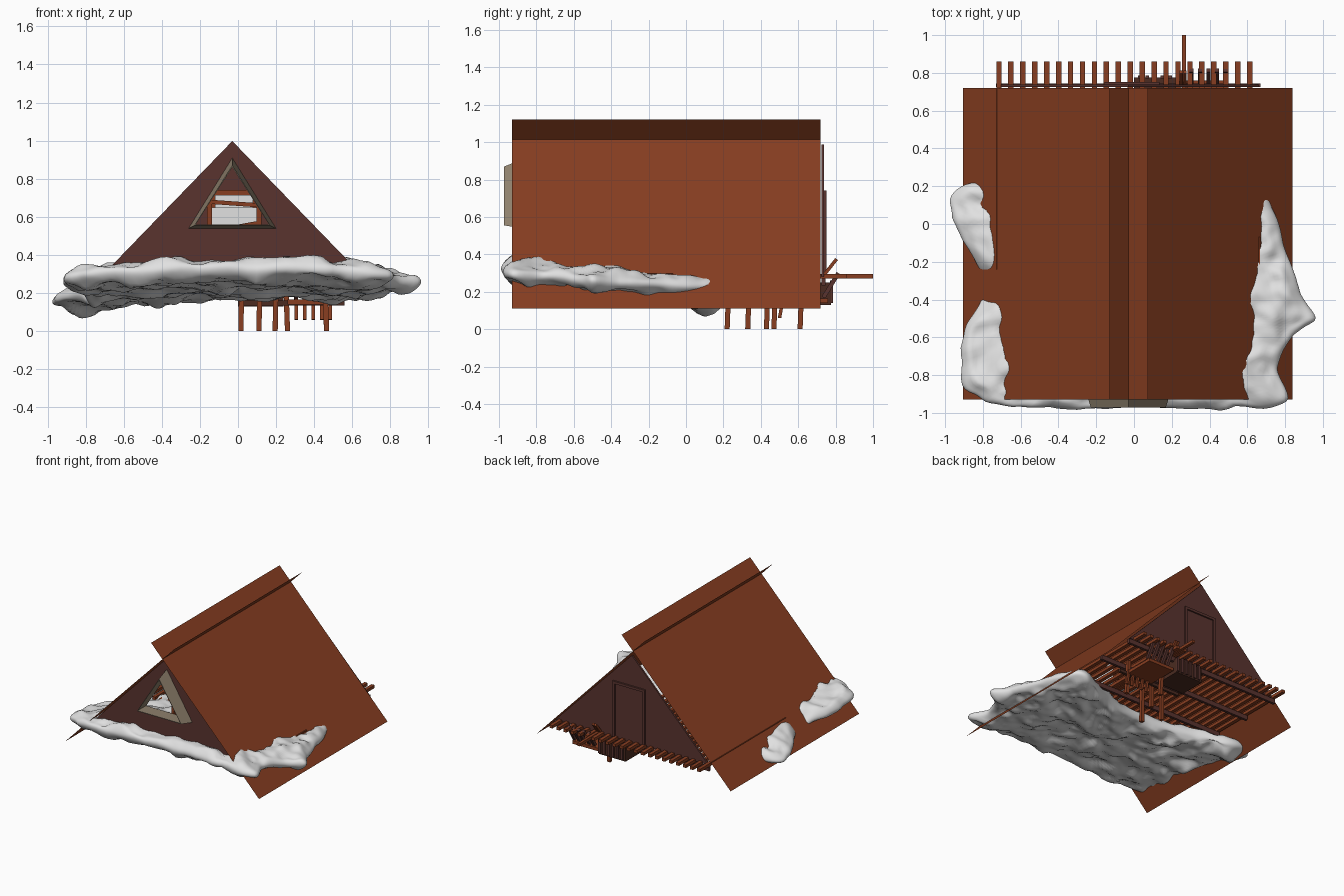
import bpy, bmesh, math
from mathutils import Vector, noise

if "Cube" in bpy.data.objects:
    bpy.data.objects.remove(bpy.data.objects["Cube"])


def mat(name, rgb):
    m = bpy.data.materials.new(name)
    m.diffuse_color = (*rgb, 1)
    m.use_nodes = True
    m.node_tree.nodes["Principled BSDF"].inputs["Base Color"].default_value = m.diffuse_color
    return m


ROOF = mat("roof_wood", (0.245, 0.048, 0.015))
WALL = mat("dark_wall_wood", (0.10, 0.034, 0.028))
DARK = mat("deep_brown", (0.07, 0.024, 0.015))
TRIM = mat("beige_trim", (0.27, 0.215, 0.15))
SNOW = mat("snow_white", (0.75, 0.75, 0.75))


def make(name, verts, faces, material, fix=True):
    me = bpy.data.meshes.new(name)
    bm = bmesh.new()
    vs = [bm.verts.new(v) for v in verts]
    for f in faces:
        bm.faces.new([vs[i] for i in f])
    if fix:
        bmesh.ops.recalc_face_normals(bm, faces=bm.faces)
    bm.to_mesh(me)
    bm.free()
    me.materials.append(material)
    ob = bpy.data.objects.new(name, me)
    bpy.context.collection.objects.link(ob)
    return ob


CUBE = [(0, 1, 3, 2), (4, 6, 7, 5), (0, 4, 5, 1), (2, 3, 7, 6), (0, 2, 6, 4), (1, 5, 7, 3)]


def box(name, x, y, z, material):
    return make(name, [(a, b, c) for a in x for b in y for c in z], CUBE, material)


def bar(name, p, q, w, material):
    """square bar between two points"""
    p, q = Vector(p), Vector(q)
    d = (q - p).normalized()
    s = d.cross(Vector((1, 0, 0)) if abs(d.x) < 0.9 else Vector((0, 0, 1))).normalized() * w / 2
    t = d.cross(s).normalized() * w / 2
    vs = [e + i * s + j * t for e in (p, q) for i in (-1, 1) for j in (-1, 1)]
    return make(name, vs, CUBE, material)


CX = -0.03


def tri(half, z0, z1):
    return [(CX - half, z0), (CX + half, z0), (CX, z1)]


def tri_ring(name, outer, inner, y0, y1, material, outer_back=None):
    """triangular frame with a triangular hole, optionally wider at the back"""
    vs = [(x, y, z) for y, o in ((y0, outer), (y1, outer_back or outer))
          for loop in (o, inner) for x, z in loop]
    fs = []
    for i in range(3):
        j = (i + 1) % 3
        fs += [(i, j, 3 + j, 3 + i), (6 + i, 9 + i, 9 + j, 6 + j),
               (i, 6 + i, 6 + j, j), (3 + i, 3 + j, 9 + j, 9 + i)]
    return make(name, vs, fs, material)


# roof: two thin sheets that cross at the ridge
for name, xa, xb in (("roof_left", -0.905, 0.075), ("roof_right", 0.84, -0.13)):
    make(name, [(xa, -0.93, 0.11), (xa, 0.72, 0.11), (xb, 0.72, 1.12), (xb, -0.93, 1.12)],
         [(0, 1, 2, 3) if xb < xa else (3, 2, 1, 0)], ROOF, False)

# gable walls
tri_ring("front_wall", tri(0.695, 0.28, 0.998), tri(0.195, 0.556, 0.868), -0.872, -0.857, WALL)
g = tri(0.69, 0.28, 0.988)
make("back_wall", [(x, y, z) for y in (0.724, 0.738) for x, z in g],
     [(0, 1, 2), (3, 5, 4), (0, 3, 4, 1), (1, 4, 5, 2), (2, 5, 3, 0)], WALL)

# splayed triangular window frame
tri_ring("window_frame", tri(0.198, 0.555, 0.87), tri(0.192, 0.560, 0.86), -0.972, -0.865, TRIM,
         tri(0.232, 0.538, 0.912))

# back door with raised surround
box("door", (-0.13, 0.11), (0.73, 0.743), (0.29, 0.72), WALL)
for x in ((-0.155, -0.135), (0.115, 0.135)):
    box("door_post", x, (0.73, 0.752), (0.29, 0.74), WALL)
box("door_head", (-0.155, 0.135), (0.73, 0.752), (0.722, 0.742), WALL)

# bed inside, seen through the window
box("mattress", (-0.14, 0.10), (-0.60, -0.10), (0.50, 0.65), SNOW)
box("pillow", (-0.12, 0.08), (-0.22, -0.11), (0.65, 0.715), SNOW)
for x in (-0.15, 0.11):
    for y in (-0.61, -0.08):
        bar("bed_post", (x, y, 0.29), (x, y, 0.67), 0.025, ROOF)
bar("bed_rail", (-0.16, -0.61, 0.68), (0.12, -0.61, 0.66), 0.022, ROOF)
bar("bed_foot_rail", (-0.02, -0.61, 0.545), (0.12, -0.61, 0.57), 0.022, ROOF)
box("bed_headboard", (-0.16, 0.12), (-0.09, -0.07), (0.50, 0.74), ROOF)

# deck slats and joists
for i in range(22):
    x = -0.715 + i * 0.0632
    box("deck_slat", (x - 0.014, x + 0.014), (-0.24, 0.86), (0.272, 0.296), ROOF)
box("edge_slat", (0.645, 0.668), (-0.25, -0.07), (0.28, 0.298), ROOF)
bar("long_deck_pole", (0.265, 0.1, 0.283), (0.265, 1.0, 0.283), 0.022, ROOF)
for y in (0.10, 0.42, 0.735):
    box("deck_joist", (-0.73, 0.67), (y - 0.01, y + 0.01), (0.235, 0.272), WALL)
box("lower_joist", (0.0, 0.56), (0.49, 0.51), (0.135, 0.16), DARK)

# box seat under the deck edge
box("hanging_box", (0.0, 0.24), (0.56, 0.775), (0.13, 0.25), DARK)
for i in range(6):
    x = 0.02 + i * 0.04
    box("hanging_box_batten", (x, x + 0.02), (0.77, 0.785), (0.14, 0.26), WALL)

# slatted chair beside it
for i in range(5):
    x = 0.305 + i * 0.045
    bar("chair_slat", (x, 0.50, 0.06), (x, 0.52, 0.17), 0.018, ROOF)
    bar("chair_back_slat", (x, 0.735, 0.17), (x, 0.815, 0.30), 0.022, WALL)
box("chair_seat", (0.26, 0.49), (0.48, 0.76), (0.14, 0.165), ROOF)
for x in (0.27, 0.25):
    bar("chair_strut", (x, 0.73, 0.28), (x, 0.805, 0.375), 0.018, ROOF)

# legs reaching the ground
for x, y in ((0.015, 0.33), (0.11, 0.22), (0.195, 0.43), (0.26, 0.61), (0.465, 0.47)):
    bar("leg", (x, y, 0.001), (x + (0.005 if x < 0.2 else -0.01), y + 0.01, 0.275), 0.027, ROOF)

# lumpy snow bank, tilted down to the back
OUT = [(-.68, -.95), (-.3, -.98), (.1, -.97), (.5, -.98), (.8, -.93), (.76, -.75), (.84, -.6),
       (.97, -.5), (.87, -.35), (.83, -.2), (.78, -.05), (.73, .08), (.62, .2), (.4, .1),
       (.1, .0), (-.2, .0), (-.5, .08), (-.8, .22), (-.97, .13), (-.9, -.08), (-.81, -.28),
       (-.82, -.42), (-.9, -.58), (-.89, -.87)]
SUB, RINGS = 8, 34
loop = []
n = len(OUT)
for i in range(n):
    p = [Vector(OUT[(i + k) % n]) for k in (-1, 0, 1, 2)]
    for s in range(SUB):
        t = s / SUB
        q = 0.5 * (2 * p[1] + (p[2] - p[0]) * t + (2 * p[0] - 5 * p[1] + 4 * p[2] - p[3]) * t * t
                   + (3 * p[1] - p[0] - 3 * p[2] + p[3]) * t ** 3)
        wob = noise.noise(Vector((q.x * 8, q.y * 8, 5.0)))
        loop.append(q * (1 + 0.03 * min(wob, 0.4)))
C = Vector((0.0, -0.42))


def snow_point(q, r, side):
    x, y = C + (q - C) * r
    back = y + 0.95
    mid = 0.328 - 0.115 * back - 0.055 * x * x + 0.06 * max(0, x) * back
    mid -= 0.06 * math.exp(-((x + 0.8) ** 2 + (y + 0.33) ** 2) / 0.008)
    mid += 0.02 * noise.noise(Vector((x * 5, y * 5, 9.0)))
    h = 0.065 * math.sqrt(max(0, 1 - r ** 10))
    v = Vector((x * 7, y * 7, side * 3.0))
    bump = 0.036 * noise.noise(v) + 0.022 * noise.noise(v * 2.1)
    return (x, y, mid + side * h + bump * min(1, (1 - r) * 14))


N = len(loop)
verts, faces = [], []
radii = [math.sin(math.pi / 2 * k / RINGS) for k in range(1, RINGS + 1)]
rows = [(r, 1) for r in radii] + [(r, -1) for r in radii[-2::-1]]
for r, side in rows:
    verts += [snow_point(q, r, side) for q in loop]
for k in range(len(rows) - 1):
    for i in range(N):
        j = (i + 1) % N
        faces.append((k * N + i, k * N + j, (k + 1) * N + j, (k + 1) * N + i))
faces.append(tuple(range(N)))
faces.append(tuple((len(rows) - 1) * N + i for i in range(N)))
snow = make("snow_bank", verts, faces, SNOW)
snow.data.polygons.foreach_set("use_smooth", [True] * len(snow.data.polygons))
